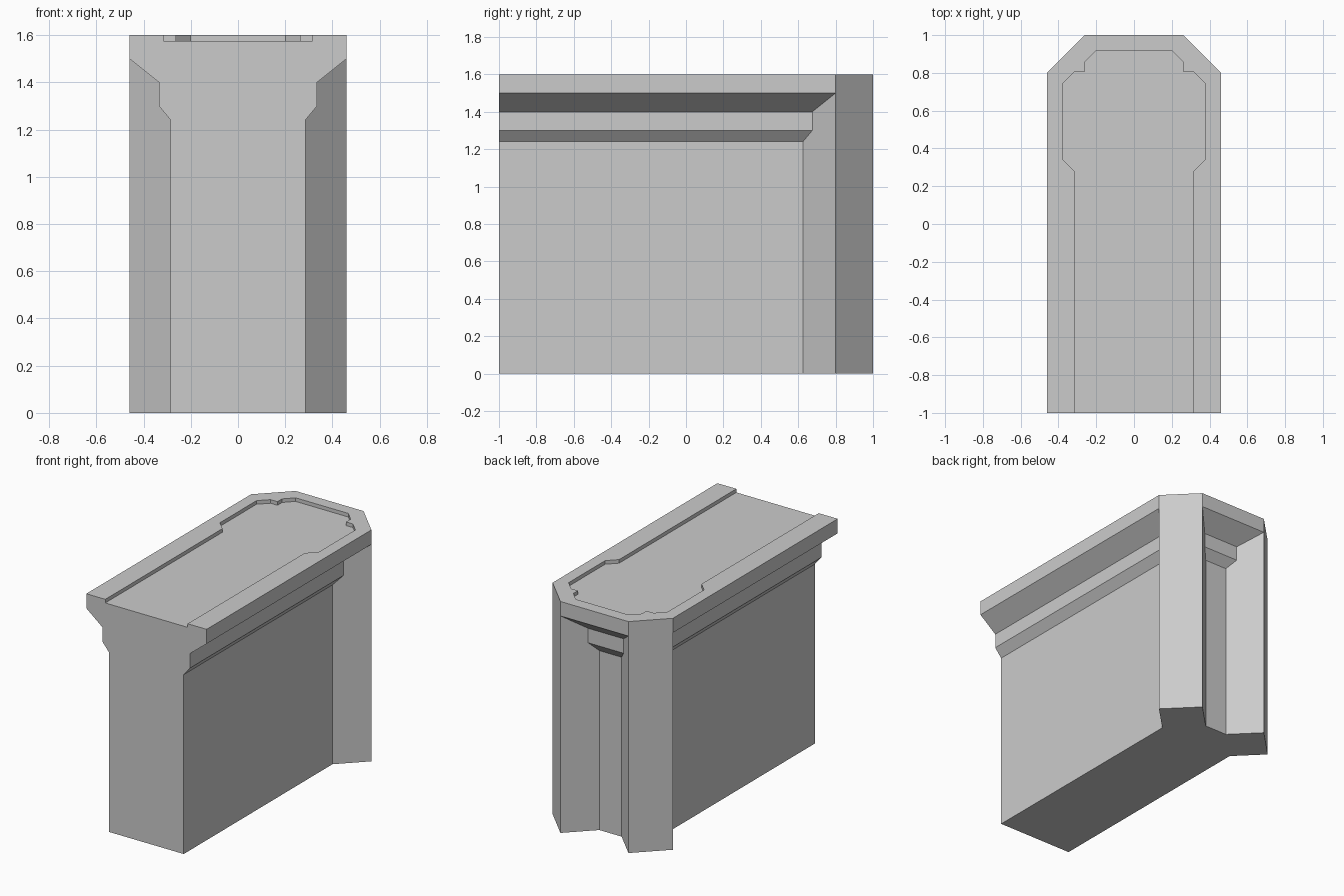
import bpy, bmesh, math

if "Cube" in bpy.data.objects:
    bpy.data.objects.remove(bpy.data.objects["Cube"])

W, CHAMFER = 0.46, 0.2
TOP = 1.6
# height and inward offset of the moulding between the corner piers
LEVELS = [(0, 0.175), (1.24, 0.175), (1.30, 0.125), (1.40, 0.125), (1.50, 0), (TOP, 0)]


def mirrored(half):
    """Close a right-hand half outline (front to back) into a full loop."""
    return half + [(-x, y) for x, y in reversed(half)]


def section(d):
    c = W - CHAMFER
    return mirrored([(W - d, -1), (W - d, 0.8 - d), (W, 0.8), (c, 1), (c - d, 1 - d)])


def loft(name, rings):
    """Join a stack of (z, outline) rings into a closed flat-shaded solid."""
    bm = bmesh.new()
    loops = [[bm.verts.new((x, y, z)) for x, y in pts] for z, pts in rings]
    n = len(loops[0])
    for a, b in zip(loops, loops[1:]):
        for i in range(n):
            j = (i + 1) % n
            bm.faces.new((a[i], a[j], b[j], b[i]))
    bm.faces.new(loops[0][::-1])
    bm.faces.new(loops[-1])
    bmesh.ops.remove_doubles(bm, verts=bm.verts[:], dist=1e-5)
    bmesh.ops.dissolve_limit(bm, angle_limit=math.radians(0.5),
                             verts=bm.verts[:], edges=bm.edges[:])
    bmesh.ops.recalc_face_normals(bm, faces=bm.faces[:])
    mesh = bpy.data.meshes.new(name)
    bm.to_mesh(mesh)
    bm.free()
    obj = bpy.data.objects.new(name, mesh)
    bpy.context.collection.objects.link(obj)
    return obj


# Wall body with corner piers and stepped cornice
wall = loft("wall_end", [(z, section(d)) for z, d in LEVELS])

# Shallow walkway recess in the top, open at the front
recess = mirrored([(0.315, -1.2), (0.315, 0.28), (0.378, 0.343), (0.378, 0.742),
                   (0.315, 0.805), (0.262, 0.805), (0.262, 0.855), (0.202, 0.917)])
cutter = loft("walkway_cutter", [(1.575, recess), (1.7, recess)])
cutter.hide_render = True

mod = wall.modifiers.new("walkway", 'BOOLEAN')
mod.operation = 'DIFFERENCE'
mod.solver = 'EXACT'
mod.object = cutter
bpy.context.view_layer.objects.active = wall
bpy.ops.object.modifier_apply(modifier=mod.name)
bpy.data.objects.remove(cutter)
